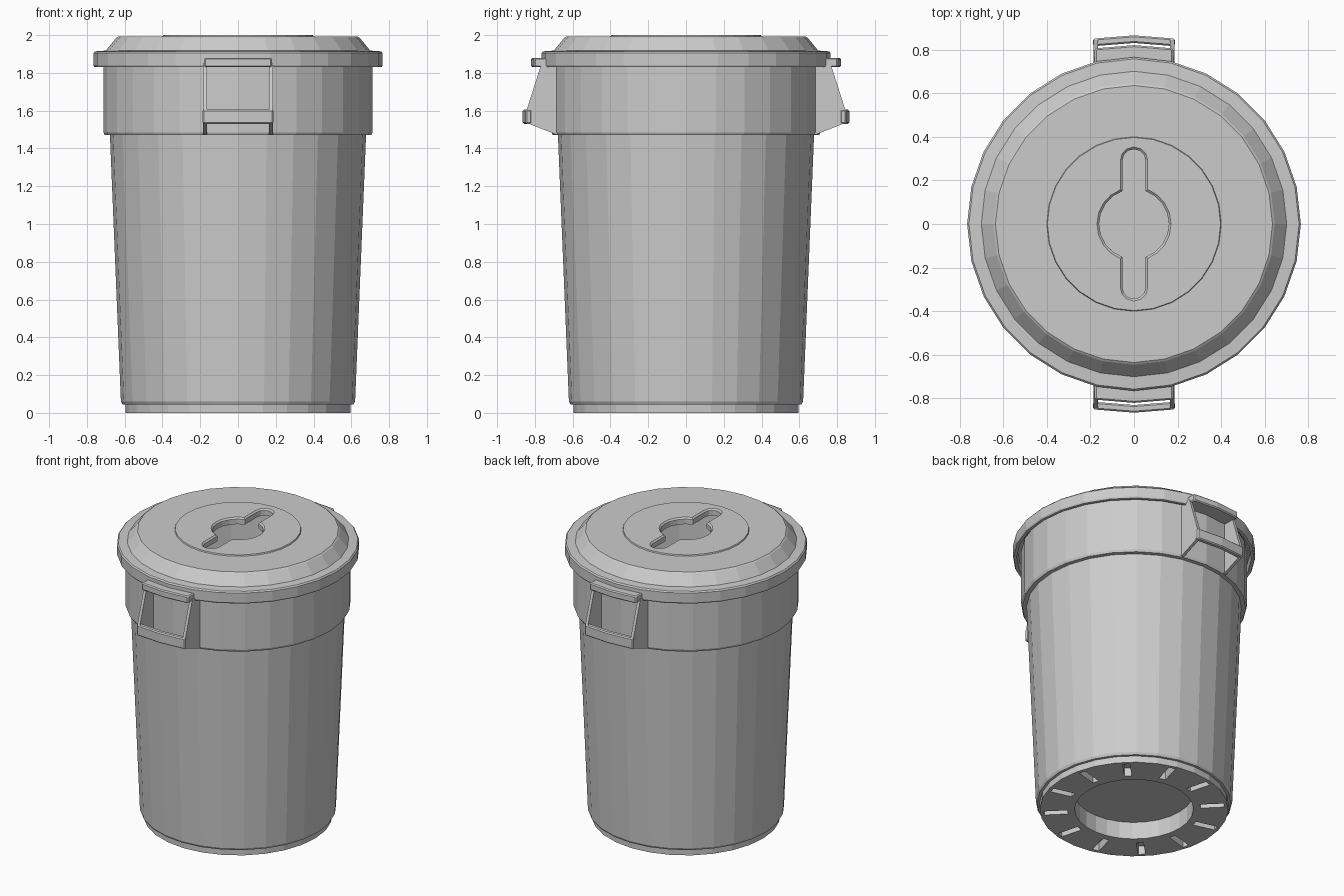
import bpy, bmesh, math
from mathutils import Matrix, Vector

if "Cube" in bpy.data.objects:
    bpy.data.objects.remove(bpy.data.objects["Cube"])

SIDES = 28


def finish(bm, name):
    bmesh.ops.recalc_face_normals(bm, faces=bm.faces)
    me = bpy.data.meshes.new(name)
    bm.to_mesh(me)
    bm.free()
    ob = bpy.data.objects.new(name, me)
    bpy.context.collection.objects.link(ob)
    return ob


def loft(bm, rings):
    """Skin closed loops of points and cap both ends."""
    loops = [[bm.verts.new(p) for p in r] for r in rings]
    for a, b in zip(loops, loops[1:]):
        n = len(a)
        for i in range(n):
            bm.faces.new((a[i], a[(i + 1) % n], b[(i + 1) % n], b[i]))
    bm.faces.new(loops[0][::-1])
    bm.faces.new(loops[-1])


def lathe(name, profile):
    """Turn an (r, z) profile around z; its ends are capped flat."""
    angles = [2 * math.pi * i / SIDES for i in range(SIDES)]
    bm = bmesh.new()
    loft(bm, [[(r * math.cos(a), r * math.sin(a), z) for a in angles] for r, z in profile])
    return finish(bm, name)


def cut(target, cutter):
    cutter.hide_render = True
    cutter.display_type = 'WIRE'
    m = target.modifiers.new("cut", 'BOOLEAN')
    m.operation, m.solver, m.object = 'DIFFERENCE', 'EXACT', cutter
    bpy.context.view_layer.objects.active = target
    bpy.ops.object.modifier_apply(modifier=m.name)
    bpy.data.objects.remove(cutter)


# Hollow body: recessed base, foot, tapered wall, wide collar, inner wall
body = lathe("bin_body", [
    (0.375, 0.12), (0.375, 0.0), (0.595, 0.0), (0.595, 0.045), (0.612, 0.045),
    (0.62, 0.06), (0.678, 1.47), (0.705, 1.47), (0.712, 1.485), (0.712, 1.87),
    (0.685, 1.87), (0.68, 1.50), (0.65, 1.46), (0.59, 0.15)])

# Radial grooves under the base
bm = bmesh.new()
for k in range(12):
    mat = (Matrix.Rotation(math.radians(15 + 30 * k), 4, 'Z')
           @ Matrix.Translation((0.495, 0, 0)) @ Matrix.Diagonal((0.15, 0.045, 0.12, 1)))
    bmesh.ops.create_cube(bm, size=1, matrix=mat)
cut(body, finish(bm, "groove_cutter"))

# Lid: underside, skirt, flat rim, sloped shoulder, slightly raised centre disc
lid = lathe("lid", [
    (0.39, 1.955), (0.625, 1.955), (0.68, 1.89), (0.735, 1.88), (0.74, 1.83),
    (0.76, 1.83), (0.765, 1.84), (0.765, 1.905), (0.757, 1.914), (0.70, 1.918),
    (0.645, 1.985), (0.635, 1.992), (0.40, 1.992), (0.397, 2.0)])


# Round opening with two rounded slots
def opening(grow, z):
    r, w, tip = 0.16 + grow, 0.053 + grow, 0.29
    pts = []
    a0 = math.acos(w / r)
    for side in (1, -1):
        for i in range(9):
            a = -a0 + 2 * a0 * i / 8
            pts.append((side * r * math.cos(a), side * r * math.sin(a), z))
        for i in range(7):
            a = math.pi * i / 6
            pts.append((side * w * math.cos(a), side * (tip + w * math.sin(a)), z))
    return pts


bm = bmesh.new()
loft(bm, [opening(0, 1.9), opening(0, 1.99), opening(0.02, 2.01)])
cut(lid, finish(bm, "opening_cutter"))


# Handles: bowed bars between two side plates, repeated front and back
def bowed_bar(name, half, y0, y1, z0, z1, bow, turn):
    bm = bmesh.new()
    loft(bm, [[(x, y0, z0), (x, y1 + b, z0), (x, y1 + b, z1), (x, y0 + b * (y0 > 0.75), z1)]
              if y0 < 0.75 else
              [(x, y0 + b, z0), (x, y1 + b, z0), (x, y1 + b, z1), (x, y0 + b, z1)]
              for x, b in ((-half, 0), (0, bow), (half, 0))])
    bm.transform(turn)
    ob = finish(bm, name)
    m = ob.modifiers.new("bevel", 'BEVEL')
    m.width, m.segments, m.limit_method = 0.007, 1, 'ANGLE'
    m.angle_limit = math.radians(40)


plate = [(0.66, 1.475), (0.69, 1.475), (0.845, 1.535), (0.845, 1.60), (0.765, 1.85), (0.66, 1.85)]
for label, ang in (("front", math.pi), ("back", 0)):
    turn = Matrix.Rotation(ang, 4, 'Z')
    bowed_bar(label + "_handle_lip", 0.18, 0.69, 0.805, 1.83, 1.88, 0.015, turn)
    bowed_bar(label + "_handle_grip", 0.187, 0.815, 0.85, 1.53, 1.605, 0.015, turn)
    bm = bmesh.new()
    for s in (-1, 1):
        loft(bm, [[(s * x, y, z) for y, z in plate] for x in (0.165, 0.185)])
    bm.transform(turn)
    finish(bm, label + "_handle_sides")
